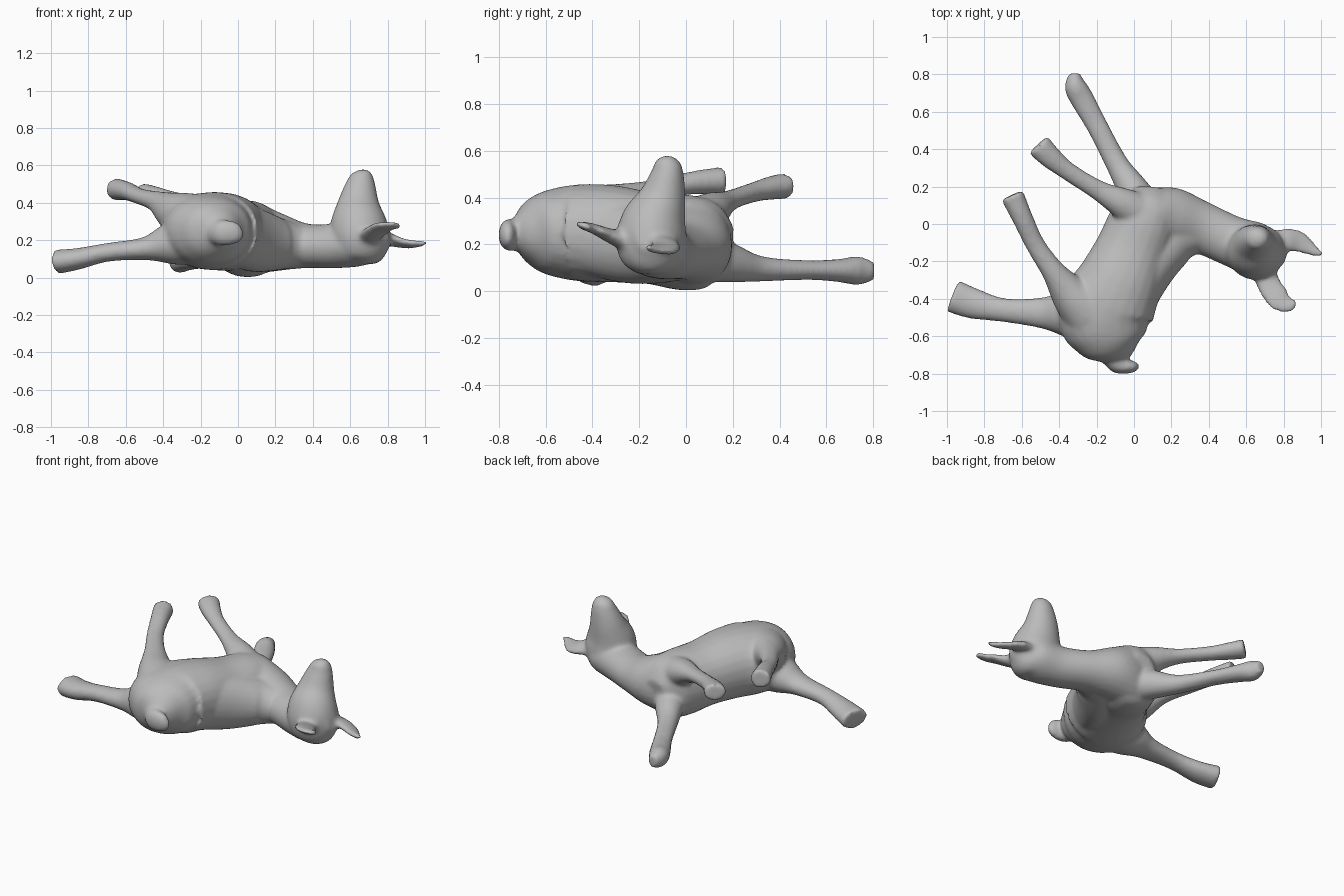
import bpy, bmesh, math
from mathutils import Vector

grey = bpy.data.materials.new("soft grey")
grey.diffuse_color = (0.5, 0.5, 0.5, 1)


def spline(a, b, c, d, t):
    # Catmull-Rom blend of one value
    return 0.5 * (2*b + (c-a)*t + (2*a-5*b+4*c-d)*t*t + (3*b-a-3*c+d)*t**3)


def tube(bm, stations, up=(0, 0, 1), power=1.0, sides=24, steps=5):
    """Loft ellipses along stations of (x, y, z, half width, half height)."""
    p = [stations[0]] + list(stations) + [stations[-1]]
    path = [[spline(*v, s / steps) for v in zip(*p[i:i+4])]
            for i in range(len(p) - 3) for s in range(steps)]
    path.append(list(stations[-1]))
    rings = []
    for i, q in enumerate(path):
        a, b = path[max(i-1, 0)], path[min(i+1, len(path)-1)]
        tangent = (Vector(b[:3]) - Vector(a[:3])).normalized()
        side = tangent.cross(Vector(up)).normalized()
        top = side.cross(tangent)
        ring = []
        for k in range(sides):
            c, s = math.cos(2*math.pi*k/sides), math.sin(2*math.pi*k/sides)
            c = math.copysign(abs(c)**power, c)
            s = math.copysign(abs(s)**power, s)
            ring.append(bm.verts.new(Vector(q[:3]) + side*c*q[3] + top*s*q[4]))
        rings.append(ring)
    for r, n in zip(rings, rings[1:]):
        for k in range(sides):
            bm.faces.new((r[k], r[(k+1) % sides], n[(k+1) % sides], n[k]))
    bm.faces.new(rings[0][::-1])
    bm.faces.new(rings[-1])


bm = bmesh.new()

# Torso, rump to chest
tube(bm, [(-.09, -.745, .24, .04, .04), (-.10, -.70, .245, .11, .105),
          (-.125, -.62, .25, .20, .17), (-.15, -.48, .25, .26, .205),
          (-.08, -.32, .245, .23, .208), (-.01, -.15, .225, .20, .195),
          (.05, 0, .207, .19, .205), (.08, .11, .20, .165, .18),
          (.09, .19, .19, .08, .09)], power=.93)

# Belly of the curve between torso and neck
tube(bm, [(.0, -.38, .23, .13, .17), (.09, -.22, .20, .14, .17),
          (.20, -.08, .18, .15, .145), (.34, -.04, .17, .11, .11)])

# Shoulder and neck
tube(bm, [(-.06, .07, .21, .08, .10), (.06, .05, .21, .14, .19),
          (.20, .025, .19, .17, .16), (.36, -.02, .17, .14, .12),
          (.52, -.09, .17, .135, .12), (.66, -.14, .19, .145, .125),
          (.76, -.16, .22, .095, .10), (.81, -.17, .23, .04, .05)])

# Head and muzzle
tube(bm, [(.67, -.15, .075, .06, .06), (.67, -.15, .12, .125, .12),
          (.655, -.15, .21, .155, .15), (.645, -.135, .30, .15, .14),
          (.645, -.10, .40, .112, .102), (.657, -.08, .50, .08, .072),
          (.665, -.08, .555, .055, .052), (.665, -.08, .578, .02, .02)],
     up=(0, 1, 0))

# Legs, from body to hoof
hind_leg_low = [(-.22, -.50, .20, .14, .13), (-.37, -.48, .18, .12, .11),
                (-.50, -.475, .155, .082, .062), (-.70, -.46, .135, .064, .05),
                (-.86, -.425, .10, .083, .058), (-.968, -.385, .085, .09, .066)]
hind_leg_high = [(-.24, -.47, .32, .15, .13), (-.335, -.38, .35, .11, .11),
                 (-.43, -.255, .405, .065, .058), (-.525, -.115, .435, .053, .043),
                 (-.595, .03, .463, .056, .05), (-.652, .155, .472, .064, .06)]
fore_leg_high = [(.06, .04, .28, .12, .12), (-.06, .11, .345, .085, .08),
                 (-.19, .18, .385, .055, .045), (-.35, .28, .42, .05, .042),
                 (-.45, .36, .44, .062, .05), (-.512, .425, .45, .068, .056)]
fore_leg_low = [(.07, .04, .16, .12, .12), (-.01, .19, .12, .085, .085),
                (-.09, .32, .095, .062, .055), (-.195, .52, .09, .058, .042),
                (-.27, .655, .088, .064, .05), (-.312, .735, .087, .06, .062),
                (-.318, .805, .085, .03, .04)]
for leg in (hind_leg_low, hind_leg_high, fore_leg_high, fore_leg_low):
    tube(bm, leg)

# Flat ears
tube(bm, [(.74, -.11, .21, .07, .04), (.82, -.085, .20, .065, .03),
          (.88, -.095, .185, .062, .022), (.94, -.13, .18, .042, .018),
          (1.005, -.165, .185, .014, .014)], up=(.15, .3, 1))
tube(bm, [(.69, -.24, .21, .06, .05), (.72, -.32, .235, .065, .032),
          (.765, -.39, .265, .068, .022), (.805, -.425, .275, .055, .018),
          (.865, -.435, .28, .028, .014)], up=(0, .35, 1))

# Stubby tail
tube(bm, [(-.13, -.69, .24, .06, .06), (-.09, -.745, .24, .053, .07),
          (-.04, -.762, .24, .04, .066), (.005, -.762, .235, .028, .05),
          (.028, -.762, .235, .012, .02)])

bmesh.ops.recalc_face_normals(bm, faces=bm.faces)
mesh = bpy.data.meshes.new("animal_body")
bm.to_mesh(mesh)
bm.free()
body = bpy.data.objects.new("animal_body", mesh)
bpy.context.collection.objects.link(body)
mesh.materials.append(grey)

# Fuse the parts into one skin and soften the joins
fuse = body.modifiers.new("fuse", 'REMESH')
fuse.mode = 'VOXEL'
fuse.voxel_size = .012
fuse.use_smooth_shade = True
soften = body.modifiers.new("soften", 'SMOOTH')
soften.factor = .5
soften.iterations = 10
